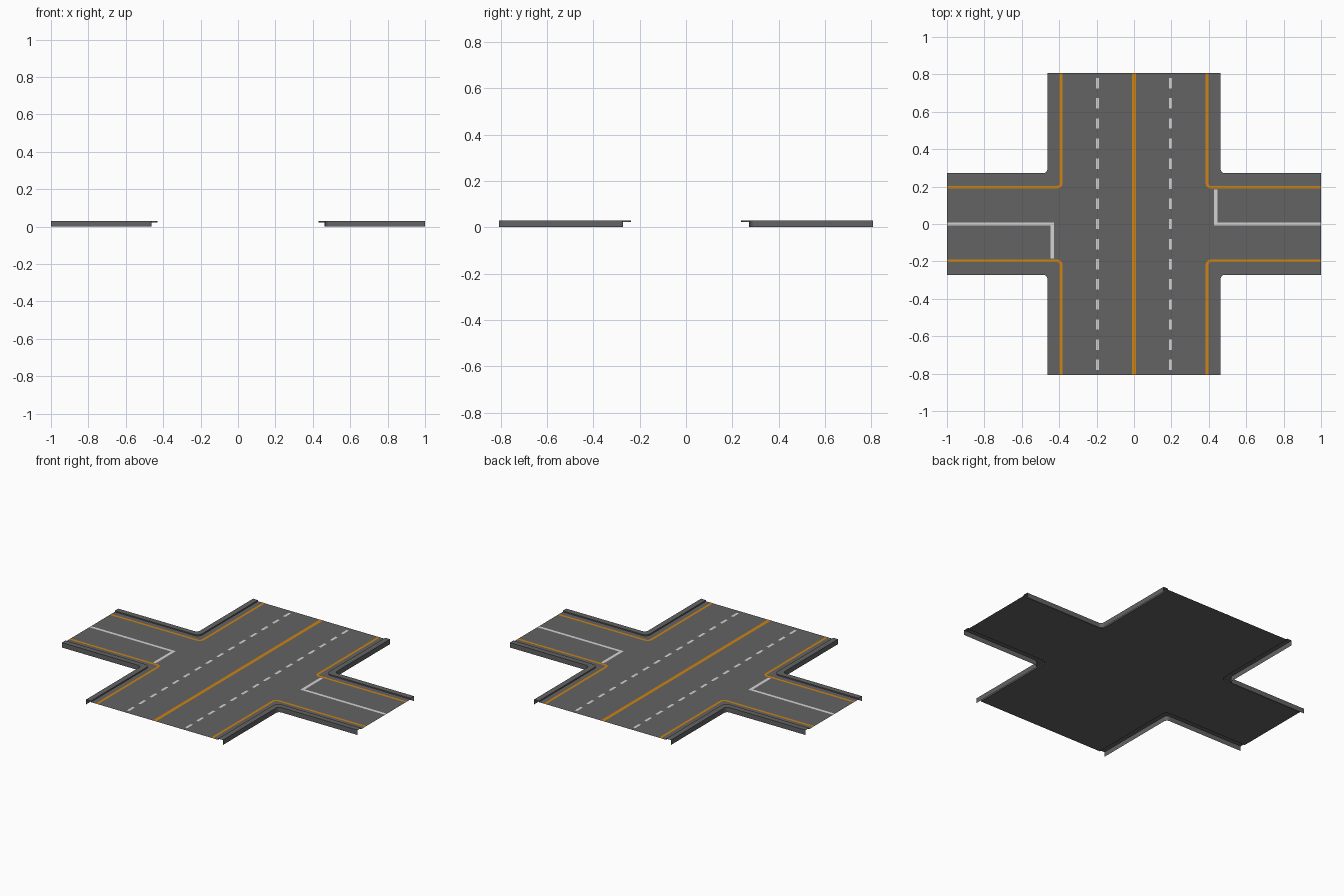
import bpy, math

if "Cube" in bpy.data.objects:
    bpy.data.objects.remove(bpy.data.objects["Cube"])

END_X, END_Y = 1.0, 0.807      # ends of the side road and the main road
ROAD_Z, CURB_Z = 0.023, 0.030
PAINT_Z = ROAD_Z + 0.0006


def material(name, rgb):
    m = bpy.data.materials.new(name)
    m.diffuse_color = (*rgb, 1)
    m.use_nodes = True
    m.node_tree.nodes["Principled BSDF"].inputs["Base Color"].default_value = m.diffuse_color
    return m


asphalt = material("asphalt grey", (0.125, 0.125, 0.125))
white = material("line white", (0.65, 0.65, 0.65))
orange = material("line orange", (0.62, 0.23, 0.006))


def make(name, verts, faces, mat):
    me = bpy.data.meshes.new(name)
    me.from_pydata(verts, [], faces)
    me.materials.append(mat)
    ob = bpy.data.objects.new(name, me)
    bpy.context.collection.objects.link(ob)
    return ob


def corner_path(hx, hy, r, n=6):
    """Path down the main road edge, round the corner, out along the side road."""
    pts = [(hx, END_Y)]
    for i in range(n + 1):
        a = math.pi + i * math.pi / 2 / n
        pts.append((hx + r + r * math.cos(a), hy + r + r * math.sin(a)))
    return pts + [(END_X, hy)]


def corner_strips(name, profile, mat):
    """Sweep profile rows (hx, hy, radius, z) round all four corners."""
    verts, faces = [], []
    for sx in (1, -1):
        for sy in (1, -1):
            base = len(verts)
            for hx, hy, r, z in profile:
                path = corner_path(hx, hy, r)
                verts += [(x * sx, y * sy, z) for x, y in path]
            n = len(path)
            for row in range(len(profile) - 1):
                for i in range(n - 1):
                    a = base + row * n + i
                    f = (a, a + n, a + n + 1, a + 1)
                    faces.append(f if sx * sy < 0 else f[::-1])
    ob = make(name, verts, faces, mat)
    ob.data.polygons[0].normal  # profile runs outside to inside
    return ob


def rectangles(name, rects, mat):
    """Flat painted rectangles (x0, x1, y0, y1)."""
    verts, faces = [], []
    for x0, x1, y0, y1 in rects:
        b = len(verts)
        verts += [(x, y, PAINT_Z) for x, y in ((x0, y0), (x1, y0), (x1, y1), (x0, y1))]
        faces.append((b, b + 1, b + 2, b + 3))
    return make(name, verts, faces, mat)


# Road surface: one open sheet in the shape of a cross
quarter = corner_path(0.43, 0.238, 0.03)
outline = []
for sx, sy in ((1, 1), (1, -1), (-1, -1), (-1, 1)):
    pts = [(x * sx, y * sy, ROAD_Z) for x, y in quarter]
    outline += pts if sx * sy > 0 else pts[::-1]
make("road_surface", outline, [tuple(range(len(outline)))[::-1]], asphalt)

# Curbs: outer wall, flat top, small inner step (open at the road ends)
corner_strips("curbs", [(0.463, 0.272, 0.022, 0.0),
                        (0.463, 0.272, 0.022, CURB_Z),
                        (0.43, 0.238, 0.03, CURB_Z),
                        (0.43, 0.238, 0.03, ROAD_Z)], asphalt)

# Orange edge lines that follow the corners, and the centre line
corner_strips("edge_lines", [(0.397, 0.204, 0.016, PAINT_Z),
                             (0.382, 0.189, 0.031, PAINT_Z)], orange)
rectangles("centre_line", [(-0.011, 0.011, -END_Y, END_Y)], orange)

# White dashed lane lines
COUNT, LENGTH = 15, 0.055
step = (1.56 - LENGTH) / (COUNT - 1)
rectangles("lane_dashes",
           [(s * 0.196 - 0.008, s * 0.196 + 0.008,
             -0.78 + i * step, -0.78 + i * step + LENGTH)
            for s in (-1, 1) for i in range(COUNT)], white)

# White side road lines and stop lines, turned half round for the other side
right = [(0.427, END_X, -0.009, 0.009), (0.427, 0.446, 0.009, 0.184)]
left = [(-x1, -x0, -y1, -y0) for x0, x1, y0, y1 in right]
rectangles("side_road_lines", right + left, white)
